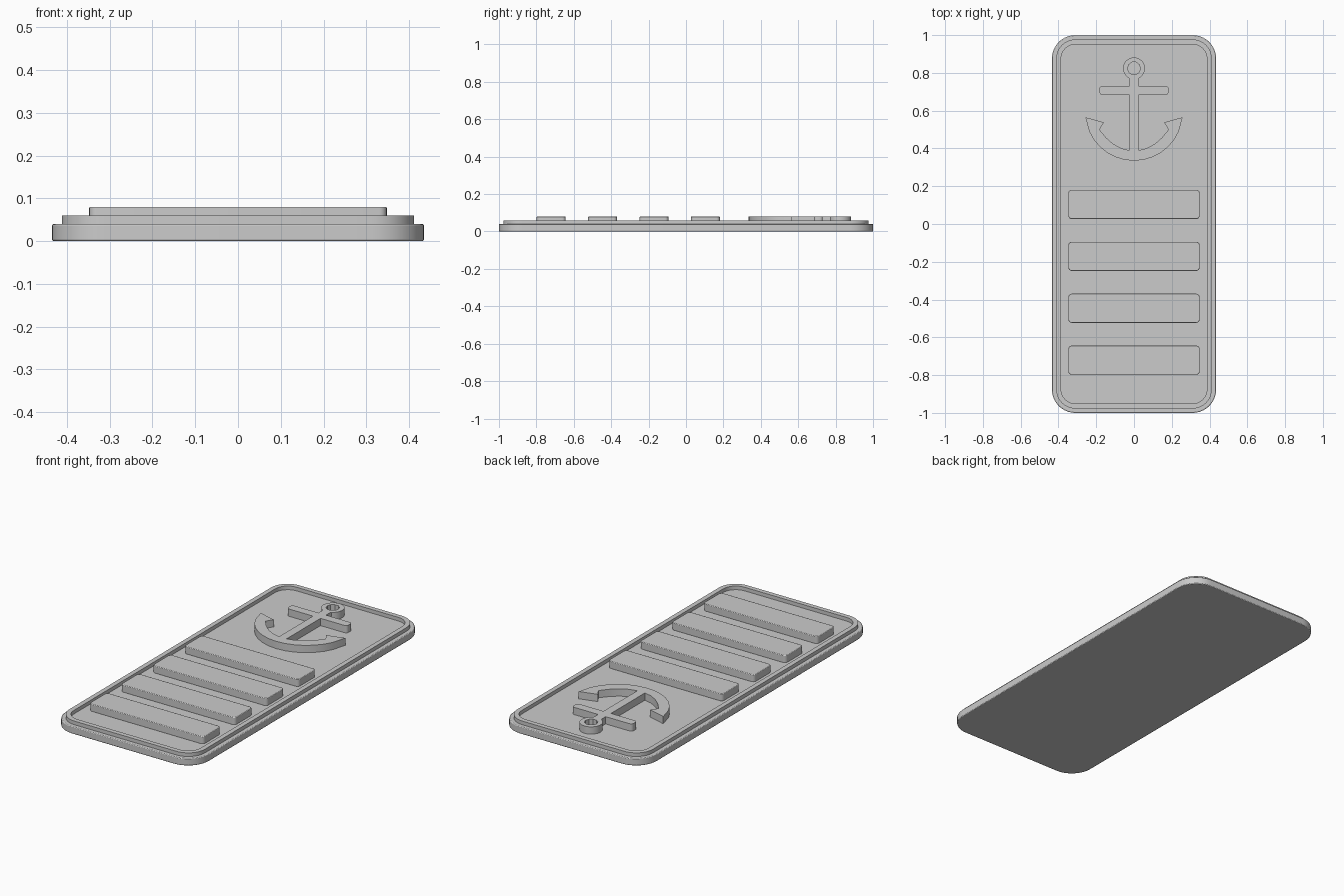
import bpy, bmesh, math
from math import sin, cos, pi, radians

cube = bpy.data.objects.get("Cube")
if cube:
    bpy.data.objects.remove(cube)

grey = bpy.data.materials.new("plain grey")
grey.use_nodes = True
colour = (0.6, 0.6, 0.6, 1)
grey.diffuse_color = colour
grey.node_tree.nodes["Principled BSDF"].inputs["Base Color"].default_value = colour


def arc(cx, cy, r, start, end, steps):
    angles = [radians(start + (end - start) * i / steps) for i in range(steps + 1)]
    return [(cx + r * cos(a), cy + r * sin(a)) for a in angles]


def rounded_rect(hx, hy, r, steps=10, cy=0):
    pts = []
    for i, (sx, sy) in enumerate([(1, 1), (-1, 1), (-1, -1), (1, -1)]):
        pts += arc(sx * (hx - r), cy + sy * (hy - r), r, 90 * i, 90 * i + 90, steps)
    return pts


def plate(name, loops, z0, z1, bevel=0):
    """Extrude an outline, with any further loops as holes."""
    bm = bmesh.new()
    edges = []
    for loop in loops:
        vs = [bm.verts.new((x, y, z0)) for x, y in loop]
        if len(loops) == 1:
            bm.faces.new(vs)
        else:
            edges += [bm.edges.new((v, vs[i - 1])) for i, v in enumerate(vs)]
    if edges:
        bmesh.ops.triangle_fill(bm, edges=edges, use_beauty=True)
    top = bmesh.ops.extrude_face_region(bm, geom=bm.faces[:], use_keep_orig=True)
    for v in top["geom"]:
        if isinstance(v, bmesh.types.BMVert):
            v.co.z = z1
    bmesh.ops.recalc_face_normals(bm, faces=bm.faces[:])
    me = bpy.data.meshes.new(name)
    bm.to_mesh(me)
    bm.free()
    me.materials.append(grey)
    ob = bpy.data.objects.new(name, me)
    bpy.context.collection.objects.link(ob)
    if bevel:
        mod = ob.modifiers.new("soft edge", 'BEVEL')
        mod.width = bevel
        mod.segments = 2
        mod.limit_method = 'ANGLE'
        mod.angle_limit = radians(50)
    bpy.ops.object.select_all(action='DESELECT')
    ob.select_set(True)
    bpy.context.view_layer.objects.active = ob
    bpy.ops.object.shade_smooth_by_angle(angle=radians(30))
    return ob


# Base slab and raised border
plate("base_slab", [rounded_rect(0.435, 1.0, 0.125)], 0, 0.04, 0.004)
plate("raised_rim", [rounded_rect(0.412, 0.977, 0.102),
                     rounded_rect(0.386, 0.951, 0.076)], 0.038, 0.06)

# Four raised bars
for i in range(4):
    plate(f"bar_{i + 1}", [rounded_rect(0.348, 0.077, 0.018, 5, 0.104 - 0.275 * i)],
          0.038, 0.08, 0.003)

# Anchor: right half of the outline from the ring down to the crown, then mirrored
half = arc(0, 0.824, 0.058, 90, -62, 14)
half += [(0.023, 0.762), (0.023, 0.731)]
half += arc(0.168, 0.716, 0.015, 90, 0, 4) + arc(0.168, 0.699, 0.015, 0, -90, 4)
half += [(0.023, 0.684), (0.023, 0.39)]
half += [(0.066, 0.4), (0.11, 0.424), (0.148, 0.457), (0.183, 0.50)]
half += [(0.159, 0.538), (0.257, 0.565)]
half += arc(0, 0.594, 0.259, -24, -90, 6)
outline = half + [(-x, y) for x, y in reversed(half[1:-1])]
hole = arc(0, 0.824, 0.034, 0, 324, 9)
plate("anchor", [outline, hole], 0.038, 0.08)
